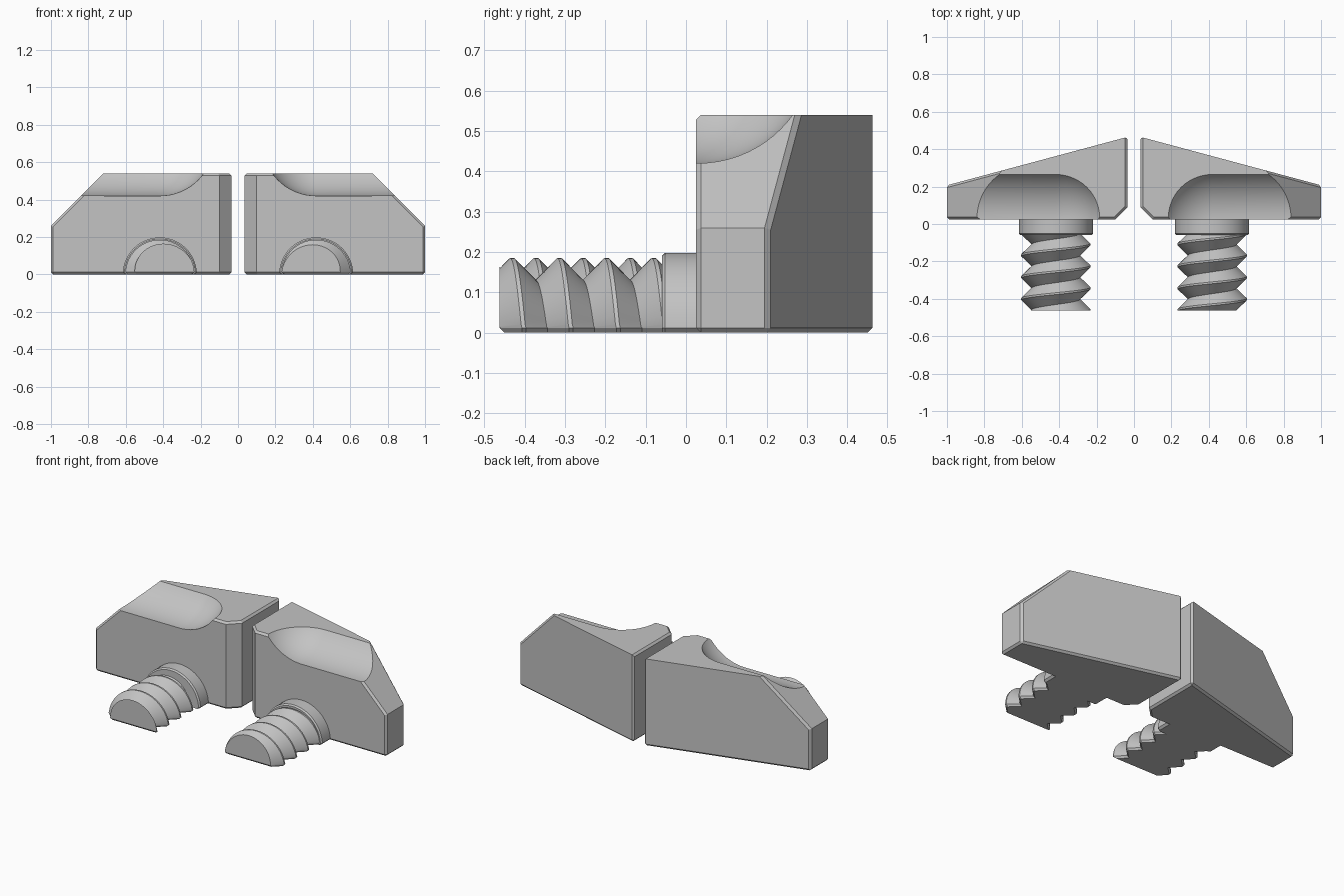
import bpy, bmesh, math
from mathutils import Vector, Matrix

cube = bpy.data.objects.get("Cube")
if cube:
    bpy.data.objects.remove(cube, do_unlink=True)

# One plain grey plastic
grey = bpy.data.materials.new("light_grey")
grey.use_nodes = True
colour = (0.55, 0.55, 0.55, 1)
grey.diffuse_color = colour
grey.node_tree.nodes["Principled BSDF"].inputs["Base Color"].default_value = colour

AXIS_X = 0.418     # screw axis
EDGE = 0.012       # small edge chamfer
FRONT_Y = 0.025
END_Y = -0.463
COLLAR_Y = -0.06
PITCH = 0.117
TOP_Z = 0.54


def make_object(name, bm):
    bmesh.ops.recalc_face_normals(bm, faces=bm.faces[:])
    mesh = bpy.data.meshes.new(name)
    bm.to_mesh(mesh)
    bm.free()
    mesh.materials.append(grey)
    obj = bpy.data.objects.new(name, mesh)
    bpy.context.collection.objects.link(obj)
    return obj


def activate(obj):
    bpy.ops.object.select_all(action='DESELECT')
    obj.select_set(True)
    bpy.context.view_layer.objects.active = obj


def smooth(obj):
    activate(obj)
    bpy.ops.object.shade_smooth_by_angle(angle=math.radians(25))


def cut(bm, point, normal):
    """Slice off everything beyond a plane and close the hole."""
    res = bmesh.ops.bisect_plane(bm, geom=bm.verts[:] + bm.edges[:] + bm.faces[:],
                                 plane_co=point, plane_no=normal, clear_outer=True)
    edges = [e for e in res["geom_cut"] if isinstance(e, bmesh.types.BMEdge)]
    bmesh.ops.edgeloop_fill(bm, edges=edges)


def half_round(cx, knots, lead=0.0, steps=28):
    """Half-round bar along y from (y, radius) knots; lead makes it helical."""
    bm = bmesh.new()
    rings = []
    for y, r in knots:
        ring = []
        for i in range(steps + 1):
            a = math.pi * i / steps
            ring.append((cx + r * math.cos(a), y - lead * a / math.tau,
                         max(r * math.sin(a), EDGE)))
        ring.append((cx - r + EDGE, y - lead / 2, 0))
        ring.append((cx + r - EDGE, y, 0))
        rings.append([bm.verts.new(p) for p in ring])
    count = len(rings[0])
    for a, b in zip(rings, rings[1:]):
        for i in range(count):
            j = (i + 1) % count
            bm.faces.new((a[i], a[j], b[j], b[i]))
    bm.faces.new(rings[0])
    bm.faces.new(rings[-1])
    return bm


def block(name, side):
    # Convex body sliced from a box by named planes
    a = math.radians(15)
    planes = {
        "inner": ((0.035, 0, 0), (-1, 0, 0)),
        "end": ((1, 0, 0), (1, 0, 0)),
        "front": ((0, FRONT_Y, 0), (0, -1, 0)),
        "top": ((0, 0, TOP_Z), (0, 0, 1)),
        "bottom": ((0, 0, 0), (0, 0, -1)),
        "back": ((1, 0.207, 0), (math.sin(a), math.cos(a), 0)),
        "slope": ((0.72, 0, TOP_Z), (1, 0, 1)),
        "corner": ((0.10, FRONT_Y, 0), (-1, -1, 0)),
    }
    planes = {k: (Vector((p[0] * side, p[1], p[2])),
                  Vector((n[0] * side, n[1], n[2])).normalized())
              for k, (p, n) in planes.items()}
    bm = bmesh.new()
    bmesh.ops.create_cube(bm, size=4)
    for point, normal in planes.values():
        cut(bm, point, normal)
    bmesh.ops.recalc_face_normals(bm, faces=bm.faces[:])

    # Chamfer every edge except the crisp ones
    def face_name(f):
        return max(planes, key=lambda k: planes[k][1].dot(f.normal))
    crisp = [{"top", "back"}, {"top", "slope"}, {"slope", "end"},
             {"corner", "front"}, {"corner", "inner"}]
    edges = [e for e in bm.edges
             if {face_name(f) for f in e.link_faces} not in crisp]
    bmesh.ops.bevel(bm, geom=edges, offset=EDGE, offset_type='OFFSET',
                    segments=1, profile=0.5, affect='EDGES')
    body = make_object(name, bm)

    # Round-ended scoop along the top front edge
    bm = bmesh.new()
    bmesh.ops.create_uvsphere(bm, u_segments=72, v_segments=36, radius=0.29,
                              matrix=Matrix.Rotation(math.pi / 2, 4, 'Y'))
    for v in bm.verts:
        if v.co.x * side > 0.001:
            v.co.x += side
    bmesh.ops.translate(bm, verts=bm.verts[:], vec=(AXIS_X * side, 0.03, 0.71))
    cutter = make_object("scoop_cutter", bm)
    cutter.hide_render = True
    mod = body.modifiers.new("scoop", 'BOOLEAN')
    mod.operation = 'DIFFERENCE'
    mod.solver = 'EXACT'
    mod.object = cutter
    activate(body)
    bpy.ops.object.modifier_apply(modifier=mod.name)
    bpy.data.objects.remove(cutter, do_unlink=True)
    smooth(body)


def thread(name, cx, start):
    # Helical V thread with narrow flat crests, trimmed at both ends
    knots = []
    for k in range(-2, 7):
        y = start + k * PITCH
        knots += [(y - 0.005, 0.185), (y + 0.005, 0.185), (y + PITCH / 2, 0.13)]
    bm = half_round(cx, knots, PITCH)
    cut(bm, (0, END_Y, 0), (0, -1, 0))
    cut(bm, (0, COLLAR_Y + 0.01, 0), (0, 1, 0))
    cut(bm, (0, END_Y + EDGE, 0), (0, -1, -1))
    smooth(make_object(name, bm))


def collar(name, cx):
    knots = [(COLLAR_Y, 0.19), (COLLAR_Y + 0.008, 0.198), (FRONT_Y + EDGE, 0.198)]
    smooth(make_object(name, half_round(cx, knots)))


# The two halves: mirrored bodies, threads half a turn apart
for label, side, start in (("left", 1, -0.402), ("right", -1, -0.46)):
    block(label + "_block", side)
    collar(label + "_collar", AXIS_X * side)
    thread(label + "_thread", AXIS_X * side, start)
